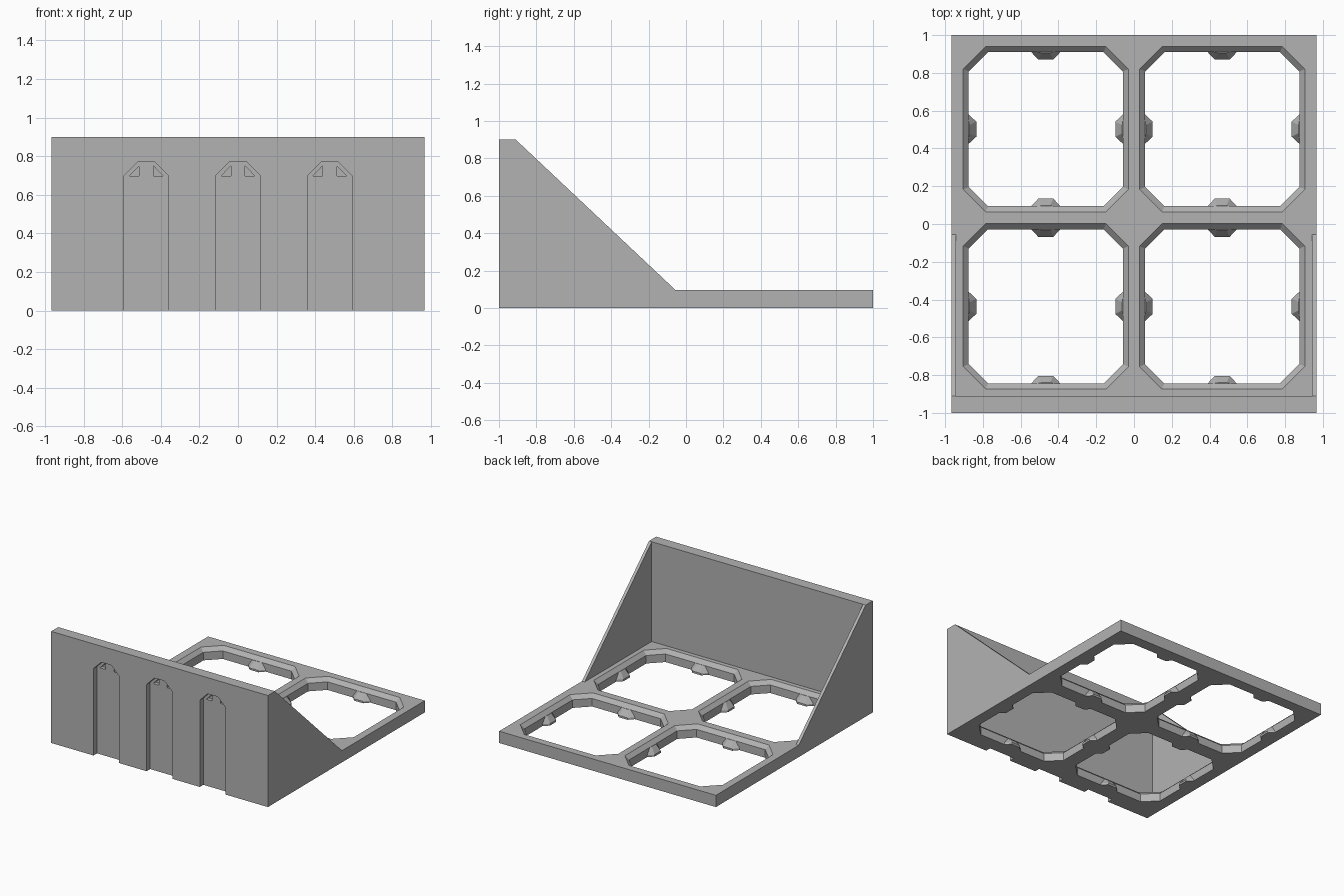
import bpy, bmesh, math
from mathutils import Matrix, Vector

if "Cube" in bpy.data.objects:
    bpy.data.objects.remove(bpy.data.objects["Cube"], do_unlink=True)

grey = bpy.data.materials.new("plain grey")
grey.use_nodes = True
colour = (0.45, 0.45, 0.45, 1)
grey.diffuse_color = colour
grey.node_tree.nodes["Principled BSDF"].inputs["Base Color"].default_value = colour

W, PLATE, WALL_Y, WALL_TOP = 0.967, 0.095, -0.91, 0.9


def loft(bm, rings):
    """Skin a closed solid through rings that have equal point counts."""
    loops = [[bm.verts.new(p) for p in ring] for ring in rings]
    n = len(loops[0])
    for a, b in zip(loops, loops[1:]):
        for i in range(n):
            j = (i + 1) % n
            bm.faces.new((a[i], a[j], b[j], b[i]))
    bm.faces.new(loops[0][::-1])
    bm.faces.new(loops[-1])


def finish(name, bm):
    bmesh.ops.recalc_face_normals(bm, faces=bm.faces)
    mesh = bpy.data.meshes.new(name)
    bm.to_mesh(mesh)
    bm.free()
    mesh.materials.append(grey)
    obj = bpy.data.objects.new(name, mesh)
    bpy.context.collection.objects.link(obj)
    return obj


def box(name, y0, y1, z1):
    bm = bmesh.new()
    loft(bm, [[(-W, y0, z), (W, y0, z), (W, y1, z), (-W, y1, z)] for z in (0, z1)])
    return finish(name, bm)


def cut(obj, cutter):
    mod = obj.modifiers.new("cut", 'BOOLEAN')
    mod.operation, mod.solver, mod.object = 'DIFFERENCE', 'EXACT', cutter
    bpy.context.view_layer.objects.active = obj
    bpy.ops.object.modifier_apply(modifier=mod.name)
    bpy.data.objects.remove(cutter, do_unlink=True)


def octagon(cx, cy, half, corner, z):
    s = half - corner
    pts = [(half, -s), (half, s), (s, half), (-s, half)]
    pts += [(-x, -y) for x, y in pts]
    return [(cx + x, cy + y, z) for x, y in pts]


# Base plate with four chamfered openings
cells = [(x, y) for x in (-0.467, 0.467) for y in (-0.436, 0.502)]
inner, rim = 0.408, 0.03
shrink = 2 - math.sqrt(2)
bm = bmesh.new()
for cx, cy in cells:
    loft(bm, [octagon(cx, cy, inner + g, 0.102 + g * shrink, z)
              for g, z in ((0, -0.05), (0, PLATE - rim), (rim + 0.02, PLATE + 0.02))])
opening_cutter = finish("opening_cutter", bm)
plate = box("base_plate", WALL_Y, 1, PLATE)
cut(plate, opening_cutter)

# Wedge tabs at the middle of every opening side
bm = bmesh.new()
for cx, cy in cells:
    for k in range(4):
        turn = Matrix.Translation((cx, cy, 0)) @ Matrix.Rotation(k * math.pi / 2, 4, 'Z')
        low = [(-0.077, 0), (-0.04, -0.04), (0.04, -0.04), (0.077, 0)]
        rings = [[(x, inner + y, z) for x, y in low] for z in (0, 0.015)]
        rings.append([(x * 0.55, inner + y * 0.1, 0.065) for x, y in low])
        loft(bm, [[turn @ Vector(p) for p in ring] for ring in rings])
finish("opening_tabs", bm)

# Front wall with three hanging slots and small triangular pockets
wall = box("front_wall", -1, WALL_Y, WALL_TOP)
slot = [(-0.115, -0.05), (0.115, -0.05), (0.115, 0.7), (0.045, 0.77), (-0.045, 0.77), (-0.115, 0.7)]
pocket = [(0.037, 0.697), (0.088, 0.697), (0.037, 0.75)]
slots, pockets = bmesh.new(), bmesh.new()
for cx in (-0.475, 0, 0.475):
    loft(slots, [[(cx + x, y, z) for x, z in slot] for y in (-1.05, -0.955)])
    for side in (-1, 1):
        loft(pockets, [[(cx + side * x, y, z) for x, z in pocket] for y in (-0.97, -0.925)])
cut(wall, finish("slot_cutter", slots))
cut(wall, finish("pocket_cutter", pockets))

# Thin sloped side braces, mirrored
bm = bmesh.new()
brace = [(WALL_Y, PLATE), (-0.055, PLATE), (WALL_Y, WALL_TOP)]
loft(bm, [[(x, y, z) for y, z in brace] for x in (W - 0.024, W)])
side = finish("side_braces", bm)
mirror = side.modifiers.new("mirror", 'MIRROR')
mirror.use_axis = (True, False, False)
